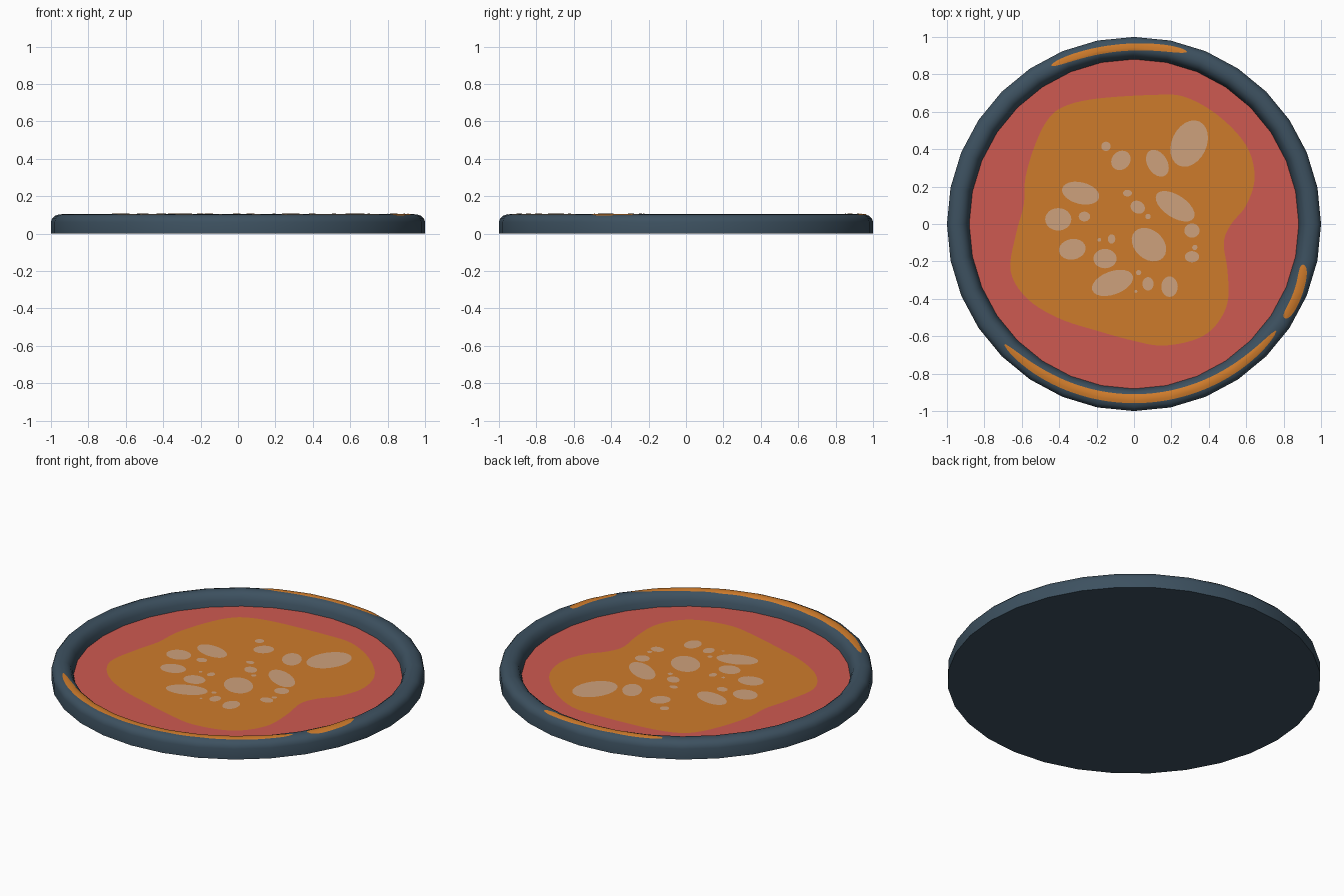
import bpy, bmesh, math
from mathutils import Vector

if "Cube" in bpy.data.objects:
    bpy.data.objects.remove(bpy.data.objects["Cube"])

SIDES = 32
FLUID_Z = 0.03


def material(name, r, g, b):
    lin = [((c / 255 + 0.055) / 1.055) ** 2.4 for c in (r, g, b)]
    m = bpy.data.materials.new(name)
    m.diffuse_color = (*lin, 1)
    m.use_nodes = True
    m.node_tree.nodes["Principled BSDF"].inputs["Base Color"].default_value = m.diffuse_color
    return m


SLATE = material("slate blue", 61, 81, 96)
RED = material("coral red", 206, 90, 81)
ORANGE = material("orange", 206, 123, 43)
TAN = material("tan", 206, 161, 124)


def finish(name, bm, mat, smooth=False):
    bmesh.ops.recalc_face_normals(bm, faces=bm.faces)
    me = bpy.data.meshes.new(name)
    bm.to_mesh(me)
    bm.free()
    ob = bpy.data.objects.new(name, me)
    bpy.context.collection.objects.link(ob)
    me.materials.append(mat)
    if smooth:
        bpy.ops.object.select_all(action='DESELECT')
        ob.select_set(True)
        bpy.context.view_layer.objects.active = ob
        bpy.ops.object.shade_smooth_by_angle(angle=math.radians(40))
    return ob


def flat(name, outlines, z, mat):
    bm = bmesh.new()
    for pts in outlines:
        f = bm.faces.new([bm.verts.new((x, y, z)) for x, y in pts])
        f.normal_update()
        if f.normal.z < 0:
            f.normal_flip()
    bmesh.ops.triangulate(bm, faces=bm.faces[:])
    me = bpy.data.meshes.new(name)
    bm.to_mesh(me)
    bm.free()
    me.materials.append(mat)
    ob = bpy.data.objects.new(name, me)
    bpy.context.collection.objects.link(ob)


def circle(cx, cy, a, b, rot=0, n=SIDES):
    c, s = math.cos(math.radians(rot)), math.sin(math.radians(rot))
    out = []
    for i in range(n):
        t = 2 * math.pi * i / n
        u, v = a * math.cos(t), b * math.sin(t)
        out.append((cx + u * c - v * s, cy + u * s + v * c))
    return out


# dish: lathed rim with rounded lip and closed base
PROFILE = [(1, 0), (1, .062), (.994, .08), (.98, .095), (.96, .102), (.94, .104),
           (.92, .1), (.9, .085), (.888, .06), (.88, FLUID_Z - .004)]
bm = bmesh.new()
rings = [[bm.verts.new((x, y, z)) for x, y in circle(0, 0, r, r)] for r, z in PROFILE]
for a, b in zip(rings, rings[1:]):
    for i in range(SIDES):
        j = (i + 1) % SIDES
        bm.faces.new((a[i], a[j], b[j], b[i]))
bm.faces.new(rings[0])
bm.faces.new(rings[-1])
finish("dish", bm, SLATE, True)

# liquid surface
flat("liquid", [circle(0, 0, .884, .884)], FLUID_Z, RED)

# orange pool with a wavy outline
POOL = [(.1, .69), (.27, .68), (.45, .58), (.6, .42), (.645, .25), (.6, .1), (.52, 0),
        (.48, -.1), (.5, -.25), (.5, -.42), (.43, -.55), (.32, -.62), (.15, -.65),
        (0, -.625), (-.2, -.57), (-.4, -.505), (-.57, -.4), (-.66, -.25), (-.63, -.05),
        (-.59, .1), (-.58, .25), (-.53, .42), (-.46, .56), (-.37, .63), (-.2, .67)]


def smooth_loop(pts, k=5):
    p = [Vector(q) for q in pts]
    n, out = len(p), []
    for i in range(n):
        a, b, c, d = p[i - 1], p[i], p[(i + 1) % n], p[(i + 2) % n]
        for s in range(k):
            t = s / k
            out.append(.5 * (2 * b + (c - a) * t + (2 * a - 5 * b + 4 * c - d) * t * t
                             + (3 * b - a - 3 * c + d) * t ** 3))
    return out


flat("orange_pool", [smooth_loop(POOL)], FLUID_Z + .003, ORANGE)

# tan bubbles: centre, half sizes, rotation
BUBBLES = [(.295, .43, .13, .093, 65), (-.15, .415, .025, .025, 0), (-.07, .34, .056, .048, 45),
           (.125, .325, .078, .053, -58), (-.285, .165, .102, .058, -14),
           (-.405, .025, .07, .06, 0), (-.265, .04, .031, .026, 0), (-.035, .165, .024, .018, 0),
           (.02, .09, .04, .033, -30), (.075, .04, .014, .014, 0), (.22, .095, .118, .06, -33),
           (.31, -.035, .041, .038, 0), (.325, -.125, .014, .014, 0), (.31, -.175, .038, .03, 0),
           (.08, -.11, .103, .077, -42), (-.33, -.135, .072, .055, 10),
           (-.12, -.08, .02, .025, 0), (-.185, -.085, .01, .01, 0), (-.155, -.185, .062, .052, 0),
           (-.115, -.315, .115, .062, 20), (.025, -.26, .014, .014, 0),
           (.075, -.32, .03, .036, 0), (.19, -.335, .044, .055, 0), (.01, -.36, .008, .008, 0)]
flat("bubbles", [circle(*b, n=24) for b in BUBBLES], FLUID_Z + .006, TAN)


# orange drips lying on the lip
def lip_height(r):
    for (r0, z0), (r1, z1) in zip(PROFILE[1:], PROFILE[2:]):
        if r1 <= r <= r0:
            return z0 + (z1 - z0) * (r0 - r) / (r0 - r1)
    return PROFILE[1][1]


def drip(name, start, end, radii, half, n=60, m=6):
    step = 2 * math.pi / SIDES
    bm = bmesh.new()
    rows = []
    for i in range(n + 1):
        t = i / n
        ang = math.radians(start + (end - start) * t)
        r0, r1, r2 = radii
        mid = r0 * (1 - t) * (1 - 2 * t) + r1 * 4 * t * (1 - t) + r2 * t * (2 * t - 1)
        w = half * max(.02, 1 - abs(2 * t - 1) ** 6) ** .5
        facet = math.cos(step / 2) / math.cos(ang % step - step / 2)
        row = []
        for j in range(m + 1):
            r = mid + w * (2 * j / m - 1)
            z = lip_height(r / facet) + .0025
            row.append(bm.verts.new((r * math.cos(ang), r * math.sin(ang), z)))
        rows.append(row)
    for a, b in zip(rows, rows[1:]):
        for j in range(m):
            bm.faces.new((a[j], a[j + 1], b[j + 1], b[j]))
    for f in bm.faces:
        f.normal_update()
        if f.normal.z < 0:
            f.normal_flip()
        f.smooth = True
    me = bpy.data.meshes.new(name)
    bm.to_mesh(me)
    bm.free()
    me.materials.append(ORANGE)
    bpy.context.collection.objects.link(bpy.data.objects.new(name, me))


drip("back_drip", 73, 117.5, (.963, .945, .955), .019)
drip("front_drip", 223, 323, (.945, .934, .95), .024)
drip("right_drip", 328, 346.5, (.95, .951, .932), .024)
